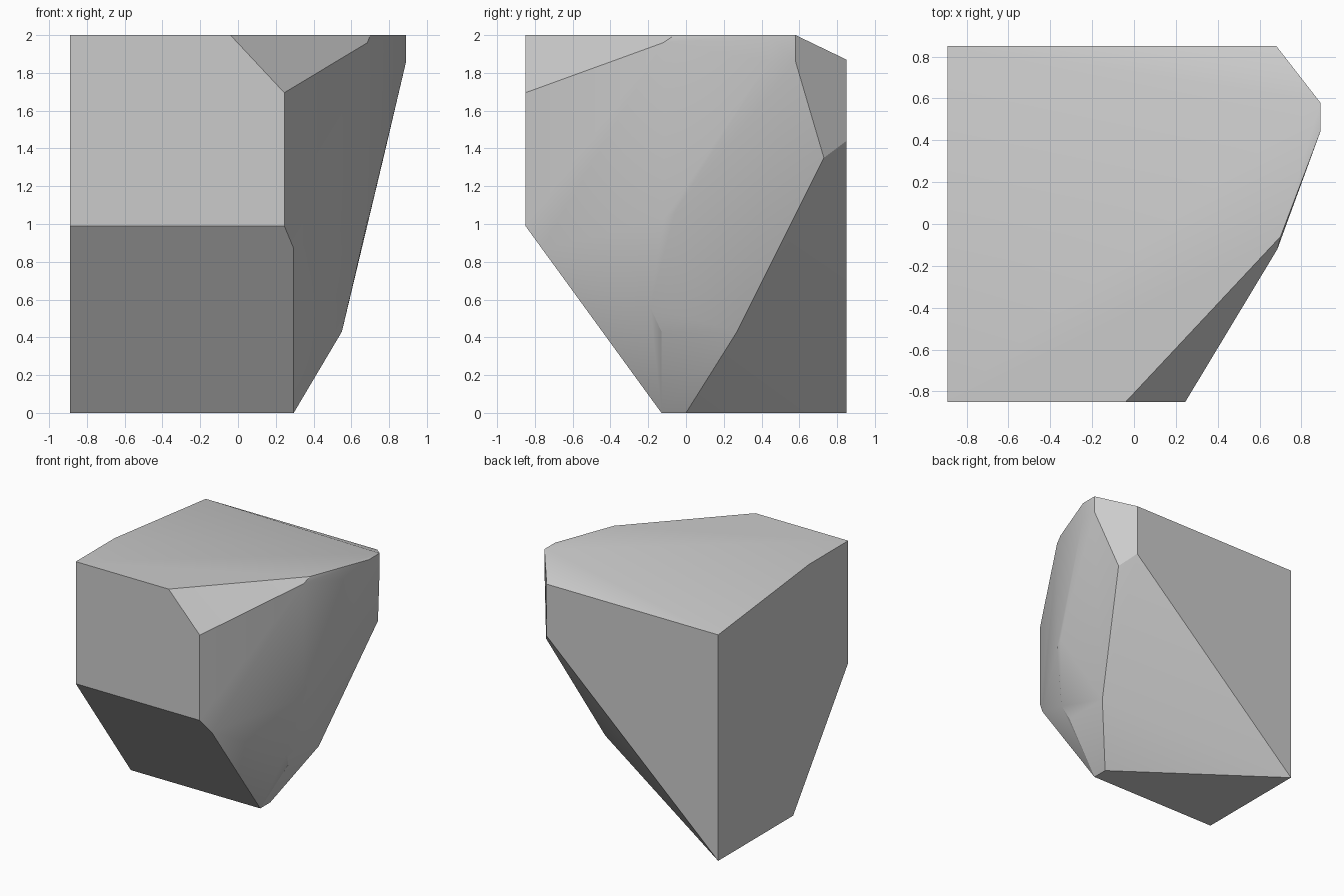
import bpy
import bmesh
import math

default_cube = bpy.data.objects.get("Cube")
if default_cube:
    bpy.data.objects.remove(default_cube, do_unlink=True)

# Main limits of the chipped block
LEFT, FRONT, BACK, TOP = -0.89, -0.85, 0.85, 2.0
RIM = 1.87      # height of the back top edge
CHIN = 0.99     # height where the front starts to slope under
TOE = -0.13     # front edge of the base
SHELF = 0.43    # height where the right flank starts to taper in


def make_material(name, colour):
    material = bpy.data.materials.new(name)
    material.use_nodes = True
    material.diffuse_color = colour
    shader = material.node_tree.nodes["Principled BSDF"]
    shader.inputs["Base Color"].default_value = colour
    shader.inputs["Roughness"].default_value = 0.8
    return material


def make_hull(name, corners, material):
    """Wrap a tight convex skin around the corner points."""
    bm = bmesh.new()
    for corner in corners:
        bm.verts.new(corner)
    result = bmesh.ops.convex_hull(bm, input=bm.verts)
    loose = {v for v in result["geom_interior"] + result["geom_unused"]
             if isinstance(v, bmesh.types.BMVert) and not v.link_faces}
    bmesh.ops.delete(bm, geom=list(loose), context="VERTS")
    # Merge the coplanar triangles into clean facets
    bmesh.ops.dissolve_limit(bm, angle_limit=math.radians(1.0),
                             verts=bm.verts, edges=bm.edges)
    bmesh.ops.recalc_face_normals(bm, faces=bm.faces)
    mesh = bpy.data.meshes.new(name)
    bm.to_mesh(mesh)
    bm.free()
    mesh.materials.append(material)
    rock = bpy.data.objects.new(name, mesh)
    bpy.context.collection.objects.link(rock)
    return rock


# Flat left wall: its outline in y and z
left_wall = [(LEFT, y, z) for y, z in (
    (FRONT, TOP), (FRONT, CHIN), (TOE, 0), (BACK, 0), (BACK, RIM), (-0.34, TOP))]

# Front face with its broken upper corner
front_face = [(-0.04, FRONT, TOP), (0.245, FRONT, 1.695), (0.245, FRONT, CHIN)]
broken_corner = [(0.685, -0.12, 1.96), (0.7, -0.06, TOP)]

# Chipped edge under the front right corner, and the base
under_chip = [(0.295, -0.763, 0.87), (0.58, -0.19, 0.56)]
base_edge = [(0.295, y, 0) for y in (TOE, 0)]

# Right flank: a low shelf, a vertical ridge and an upright narrow facet
flank = [(0.55, y, SHELF) for y in (TOE, 0.27)]
flank += [(0.685, -0.12, 1.02), (0.7, -0.06, 1.06)]
flank += [(0.89, y, z) for y in (0.44, 0.58) for z in (1.86, TOP)]

# Back right chamfer above the large undercut
back_chamfer = [(0.77, 0.73, 1.35), (0.68, BACK, 1.44), (0.68, BACK, RIM)]

stone = make_material("grey stone", (0.6, 0.6, 0.6, 1.0))
rock = make_hull("rock", left_wall + front_face + broken_corner + under_chip
                 + base_edge + flank + back_chamfer, stone)

# Soft shallow creases, crisp steep ones
bpy.ops.object.select_all(action="DESELECT")
rock.select_set(True)
bpy.context.view_layer.objects.active = rock
bpy.ops.object.shade_smooth_by_angle(angle=math.radians(30))
